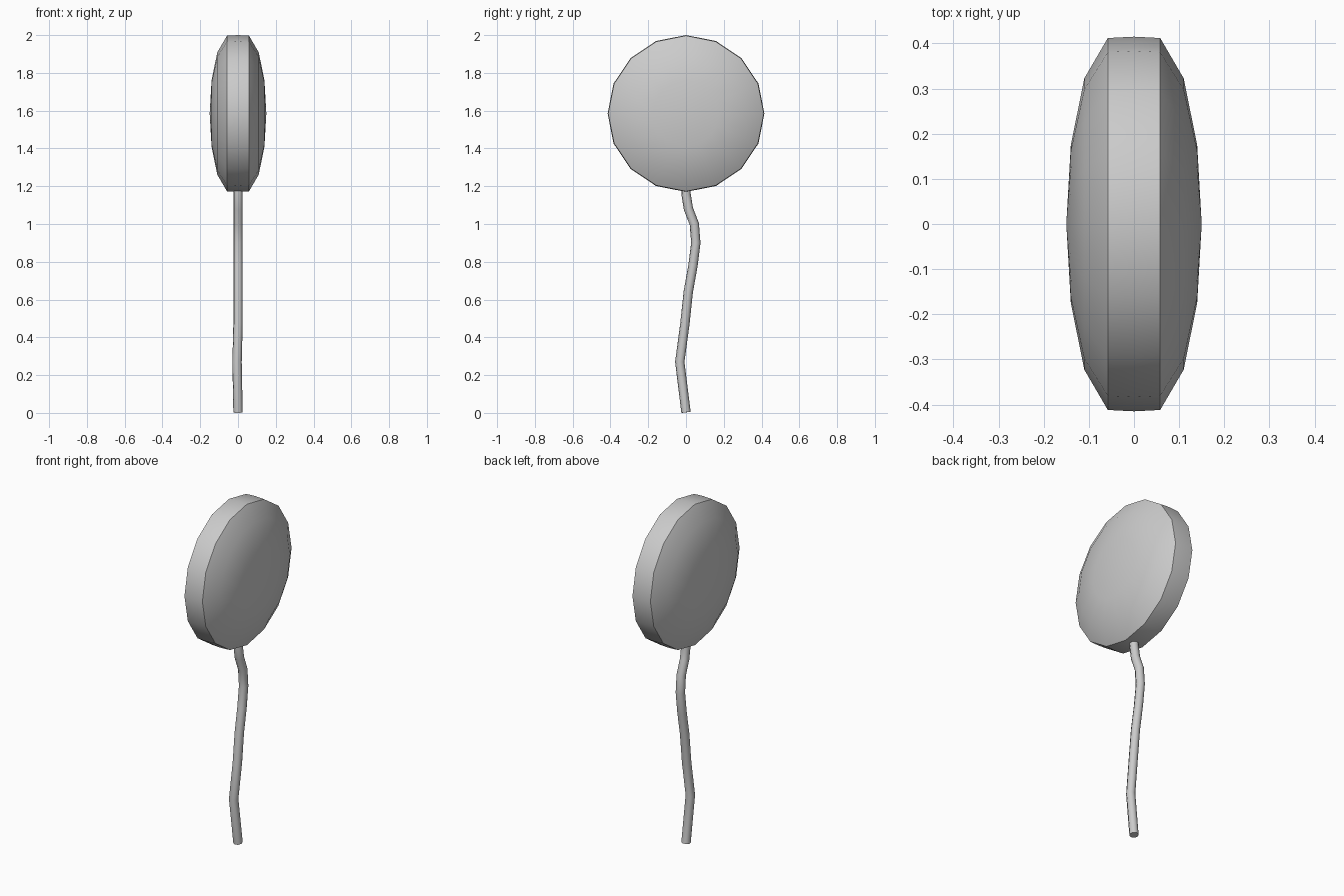
import bpy, bmesh
from math import sin, cos, pi, radians

if "Cube" in bpy.data.objects:
    bpy.data.objects.remove(bpy.data.objects["Cube"])

CENTRE_Z = 1.585
SIDES = 16


def finish(obj, angle):
    bpy.ops.object.select_all(action='DESELECT')
    obj.select_set(True)
    bpy.context.view_layer.objects.active = obj
    if obj.type == 'CURVE':
        bpy.ops.object.convert(target='MESH')
    bpy.ops.object.shade_smooth_by_angle(angle=radians(angle))


def disc(name, scale):
    """Revolve a pillow-shaped (x, radius) profile about the x axis."""
    half = [(0.14, 0.175), (0.11, 0.323), (0.058, 0.412)]
    profile = half + [(0, 0.415)] + [(-x, r) for x, r in reversed(half)]
    bm = bmesh.new()
    rings = [[bm.verts.new((x * scale,
                            r * scale * sin(2 * pi * i / SIDES),
                            r * scale * cos(2 * pi * i / SIDES)))
              for i in range(SIDES)] for x, r in profile]
    poles = [bm.verts.new((s * 0.15 * scale, 0, 0)) for s in (1, -1)]
    for i in range(SIDES):
        j = (i + 1) % SIDES
        for a, b in zip(rings, rings[1:]):
            bm.faces.new((a[i], a[j], b[j], b[i]))
        bm.faces.new((poles[0], rings[0][j], rings[0][i]))
        bm.faces.new((poles[1], rings[-1][i], rings[-1][j]))
    bmesh.ops.recalc_face_normals(bm, faces=bm.faces)
    mesh = bpy.data.meshes.new(name)
    bm.to_mesh(mesh)
    bm.free()
    obj = bpy.data.objects.new(name, mesh)
    obj.location.z = CENTRE_Z
    bpy.context.collection.objects.link(obj)
    finish(obj, 40)


# Puffed balloon and its inner lining
disc("balloon", 1.0)
disc("balloon_lining", 0.94)

# Wavy string hanging below
path = [(0, 0, 0.003), (-0.005, -0.033, 0.27), (0, -0.006, 0.47),
        (0, 0.012, 0.64), (0, 0.037, 0.78), (0, 0.052, 0.90),
        (0, 0.044, 1.00), (0, 0.013, 1.08), (0, 0, 1.16), (0, 0, 1.19)]
curve = bpy.data.curves.new("string", 'CURVE')
curve.dimensions = '3D'
curve.bevel_depth = 0.025
curve.bevel_resolution = 2
curve.use_fill_caps = True
spline = curve.splines.new('POLY')
spline.points.add(len(path) - 1)
for point, co in zip(spline.points, path):
    point.co = (*co, 1)
string = bpy.data.objects.new("string", curve)
bpy.context.collection.objects.link(string)
finish(string, 50)
